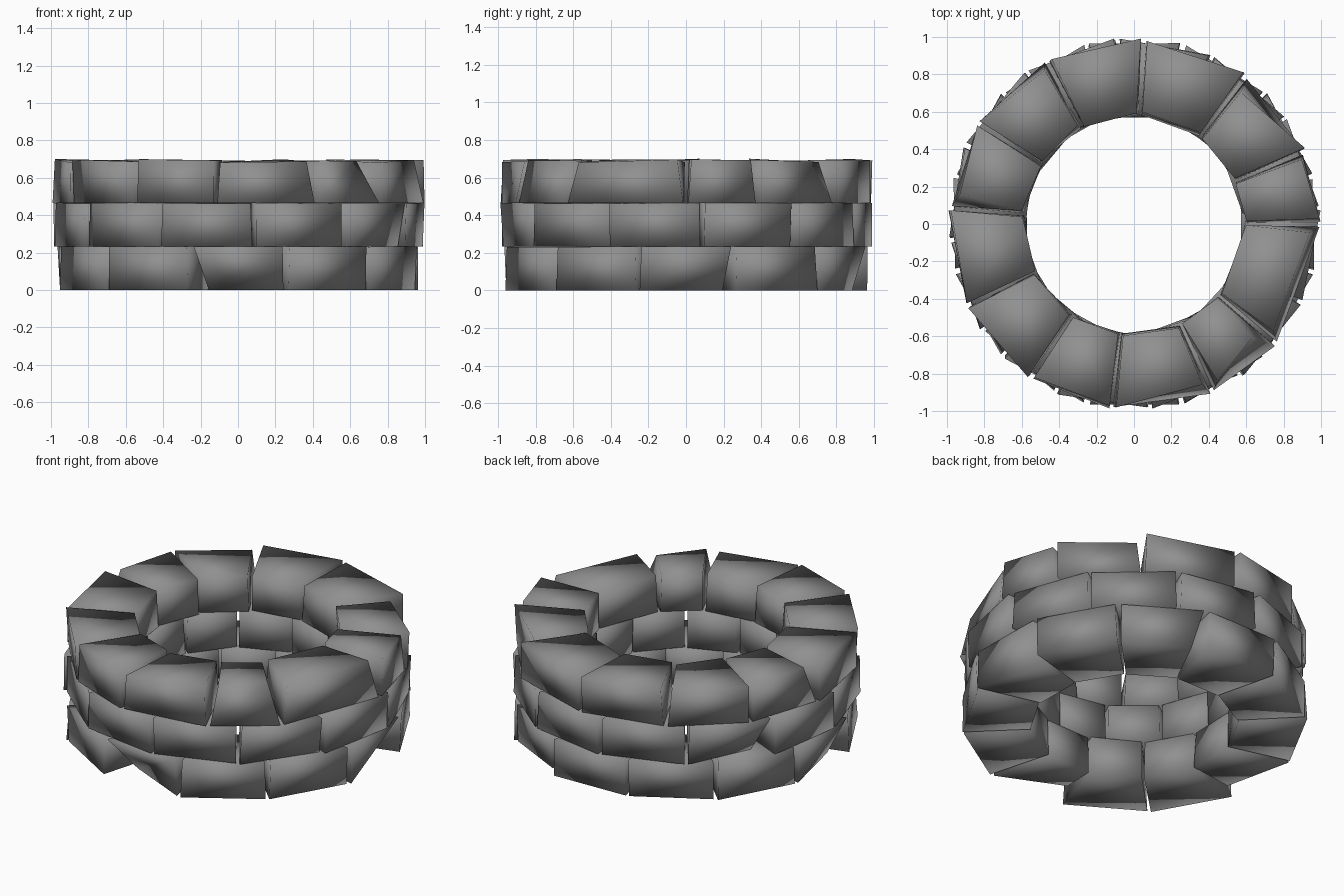
import bpy, bmesh, random
from math import radians, cos, sin

if "Cube" in bpy.data.objects:
    bpy.data.objects.remove(bpy.data.objects["Cube"])

random.seed(11)
GAP = 0.5           # half joint width in degrees
R_IN, R_OUT = 0.595, 0.988

# dark stone
mat = bpy.data.materials.new("dark_stone")
mat.diffuse_color = (0.28, 0.28, 0.28, 1)
mat.use_nodes = True
mat.node_tree.nodes["Principled BSDF"].inputs["Base Color"].default_value = mat.diffuse_color

# joint angles of the three courses (degrees, counter-clockwise)
low = [15 + 30 * k for k in range(13)]
mid = [5 + 30 * k for k in range(13)]
top = [0, 23, 53, 87, 118, 147, 175, 206, 236, 263, 295, 320, 360]

# course: joints, bottom z, top z, angle jitter, radius jitter, top z jitter
courses = {
    "lower": (low, 0.0, 0.232, 0.5, 0.010, 0.001),
    "middle": (mid, 0.233, 0.464, 0.5, 0.012, 0.002),
    "upper": (top, 0.465, 0.69, 0.8, 0.012, 0.011),
}

# knocked-back corners: (course, stone, side, outer, upper) -> (angle, radius) shift
chips = {
    ("lower", 8, 0, 1, 0): (3, -0.20),
    ("lower", 11, 1, 1, 0): (-1, -0.15),
    ("lower", 5, 1, 1, 0): (-2, -0.12),
    ("lower", 1, 1, 1, 0): (-4, -0.06),
    ("middle", 4, 1, 1, 0): (-4, -0.12),
    ("middle", 10, 1, 1, 0): (0, -0.04),
    ("upper", 0, 1, 1, 1): (-1, -0.03),
    ("upper", 1, 1, 1, 1): (-1, -0.07),
    ("upper", 4, 0, 1, 1): (1, -0.05),
    ("upper", 5, 1, 1, 1): (-3, -0.05),
    ("upper", 9, 1, 1, 1): (-1, -0.05),
    ("upper", 10, 0, 1, 1): (2, -0.03),
    ("upper", 10, 1, 1, 1): (-3, -0.10),
    ("upper", 11, 0, 1, 1): (1, -0.04),
    ("upper", 11, 1, 1, 1): (-2, -0.04),
}


def stone(course, i, a0, a1, z0, z1, ja, jr, jz):
    """One rough wedge block spanning two joint angles."""
    bm = bmesh.new()
    bmesh.ops.create_cube(bm, size=2)
    for v in bm.verts:
        side, outer, upper = (int(c > 0) for c in v.co)
        a = a1 - GAP if side else a0 + GAP
        inward = -1 if side else 1
        a += inward * random.uniform(0, ja) * (1.6 if upper else 0.6)
        r = (R_OUT if outer else R_IN) + random.uniform(-jr, jr)
        z = z1 + random.uniform(-jz, jz) if upper else z0
        da, dr = chips.get((course, i, side, outer, upper), (0, 0))
        a, r = radians(a + da), r + dr
        v.co = (r * cos(a), r * sin(a), z)
    bmesh.ops.recalc_face_normals(bm, faces=bm.faces)
    for f in bm.faces:
        f.smooth = True
    name = f"{course}_stone_{i + 1}"
    me = bpy.data.meshes.new(name)
    bm.to_mesh(me)
    bm.free()
    me.materials.append(mat)
    bpy.context.collection.objects.link(bpy.data.objects.new(name, me))


# three stacked rings of stones
for course, (joints, z0, z1, ja, jr, jz) in courses.items():
    for i in range(12):
        stone(course, i, joints[i], joints[i + 1], z0, z1, ja, jr, jz)
